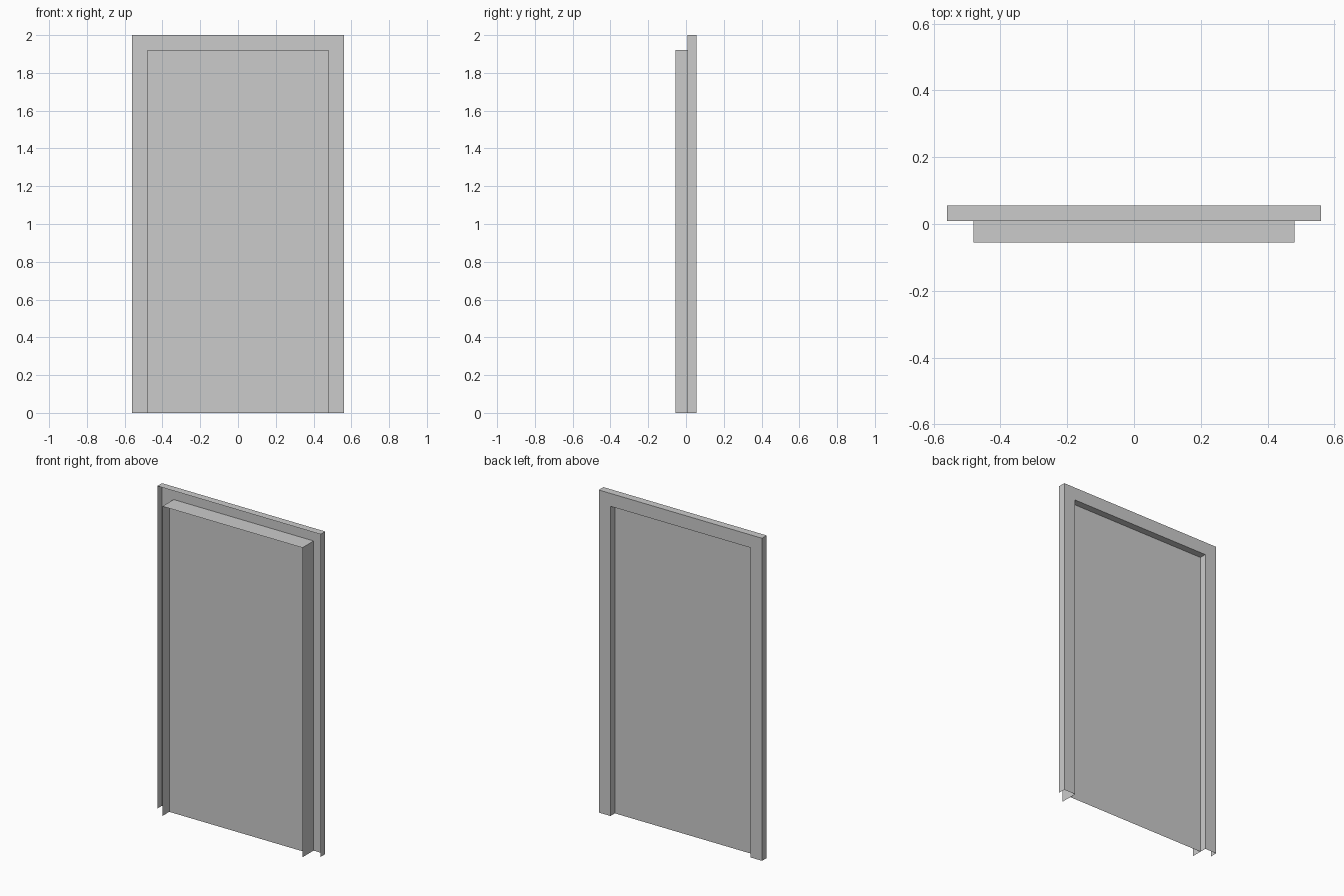
import bpy

if "Cube" in bpy.data.objects:
    bpy.data.objects.remove(bpy.data.objects["Cube"])

HALF_W, HEIGHT = 0.48, 1.92   # clear opening
# Folded sheet section: (distance outward from opening, y)
PROFILE = [(0, -0.055), (0, 0.055), (0.08, 0.055), (0.08, 0.009)]


def mesh_object(name, verts, faces):
    mesh = bpy.data.meshes.new(name)
    mesh.from_pydata(verts, [], faces)
    mesh.update()
    obj = bpy.data.objects.new(name, mesh)
    bpy.context.collection.objects.link(obj)
    return obj


def outline(d, y):
    """Three-sided door path, offset outward by d."""
    w, h = HALF_W + d, HEIGHT + d
    return [(-w, y, 0), (-w, y, h), (w, y, h), (w, y, 0)]


# Door frame: open folded sheet swept with mitred corners
verts = [p for d, y in PROFILE for p in outline(d, y)]
faces = []
for i in range(len(PROFILE) - 1):
    for j in range(3):
        a, b = i * 4 + j, (i + 1) * 4 + j
        faces.append((a, a + 1, b + 1, b))
mesh_object("door_frame", verts, faces)

# Door panel: thin sheet set inside the frame
mesh_object("door_panel", outline(0, 0.012), [(0, 3, 2, 1)])
